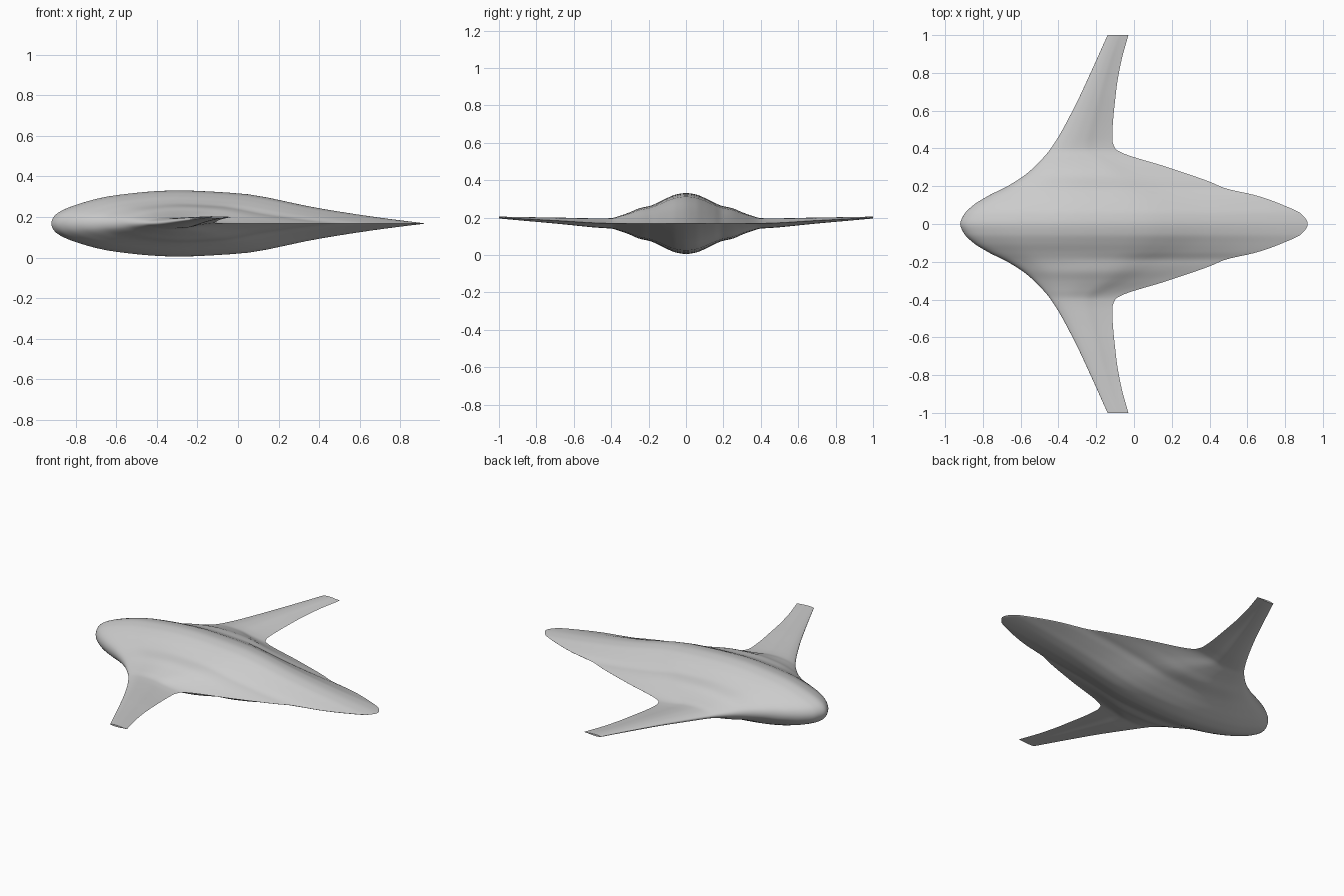
import bpy
import bmesh
import math

cube = bpy.data.objects.get("Cube")
if cube:
    bpy.data.objects.remove(cube, do_unlink=True)


def smooth_curve(points):
    """Return a monotone cubic function through (position, value) points."""
    spans = list(zip(points, points[1:]))
    slopes = [(b[1] - a[1]) / (b[0] - a[0]) for a, b in spans]
    tangents = [0.0]
    for left, right in zip(slopes, slopes[1:]):
        same_way = left * right > 0
        tangents.append(2 * left * right / (left + right) if same_way else 0.0)
    tangents.append(slopes[-1])

    def evaluate(position):
        index = 0
        while index < len(spans) - 1 and position > spans[index][1][0]:
            index += 1
        start, end = spans[index]
        width = end[0] - start[0]
        t = (position - start[0]) / width
        blend = t * t * (3 - 2 * t)
        bend_in = t * (1 - t) ** 2 * width * tangents[index]
        bend_out = t * t * (t - 1) * width * tangents[index + 1]
        return start[1] + (end[1] - start[1]) * blend + bend_in + bend_out

    return evaluate


# Planform edges and thickness, from the centreline out to the wing tip
leading_edge = smooth_curve([
    (0, -.92), (.05, -.9), (.1, -.85), (.15, -.77), (.2, -.67), (.25, -.59),
    (.3, -.53), (.4, -.44), (.6, -.325), (.8, -.23), (1, -.14)])
trailing_edge = smooth_curve([
    (0, .92), (.05, .89), (.1, .79), (.15, .65), (.19, .48), (.22, .41),
    (.3, .18), (.38, -.07), (.4, -.1), (.45, -.115), (.7, -.095),
    (.85, -.07), (1, -.03)])
half_thickness = smooth_curve([
    (0, .163), (.05, .156), (.1, .137), (.15, .112), (.19, .095), (.25, .081),
    (.3, .06), (.35, .042), (.4, .028), (.5, .024), (.7, .016), (1, .005)])
mid_height = smooth_curve([(0, .168), (.4, .169), (.7, .184), (1, .2)])

# Airfoil thickness along the square root of the chord, for a round nose
airfoil = smooth_curve([
    (0, 0), (.1, .25), (.25, .55), (.42, .86), (.58, 1), (.71, .91),
    (.85, .45), (.93, .2), (1, .005)])
airfoil_slope_at_nose = 2.6


def section_height(s):
    if s < .1:
        return airfoil_slope_at_nose * s * (1 - s / 2.6)
    return airfoil(s)


CHORD_STEPS = 40
SPAN_STEPS = 110


def section_ring(bm, y):
    """One closed airfoil loop at the span position y."""
    front, back = leading_edge(y), trailing_edge(y)
    thick, middle = half_thickness(y), mid_height(y)
    ring = []
    for k in range(2 * CHORD_STEPS):
        angle = math.pi * k / CHORD_STEPS
        s = (1 + math.cos(angle)) / 2
        side = 1 if k <= CHORD_STEPS else -1
        z = middle + side * thick * section_height(s)
        ring.append(bm.verts.new((front + (back - front) * s * s, y, z)))
    return ring


# Blended body and wing, lofted on one side and mirrored
bm = bmesh.new()
rings = [section_ring(bm, i / SPAN_STEPS) for i in range(SPAN_STEPS + 1)]
for inner, outer in zip(rings, rings[1:]):
    for k in range(len(inner)):
        n = (k + 1) % len(inner)
        bm.faces.new((inner[k], inner[n], outer[n], outer[k]))
bm.faces.new(rings[-1])
bmesh.ops.recalc_face_normals(bm, faces=bm.faces)
# The open half shell must face outwards
highest = max(bm.faces, key=lambda face: face.calc_center_median().z)
if highest.normal.z < 0:
    bmesh.ops.reverse_faces(bm, faces=bm.faces)
mesh = bpy.data.meshes.new("blended_wing_body")
bm.to_mesh(mesh)
bm.free()

body = bpy.data.objects.new("blended_wing_body", mesh)
bpy.context.collection.objects.link(body)
mirror = body.modifiers.new("mirror_wing", "MIRROR")
mirror.use_axis = (False, True, False)
mirror.use_clip = True

# Plain grey skin
skin = bpy.data.materials.new("light_grey")
skin.use_nodes = True
grey = (.6, .6, .6, 1)
skin.diffuse_color = grey
skin.node_tree.nodes["Principled BSDF"].inputs["Base Color"].default_value = grey
mesh.materials.append(skin)

bpy.context.view_layer.objects.active = body
body.select_set(True)
bpy.ops.object.shade_smooth_by_angle(angle=math.radians(40))
